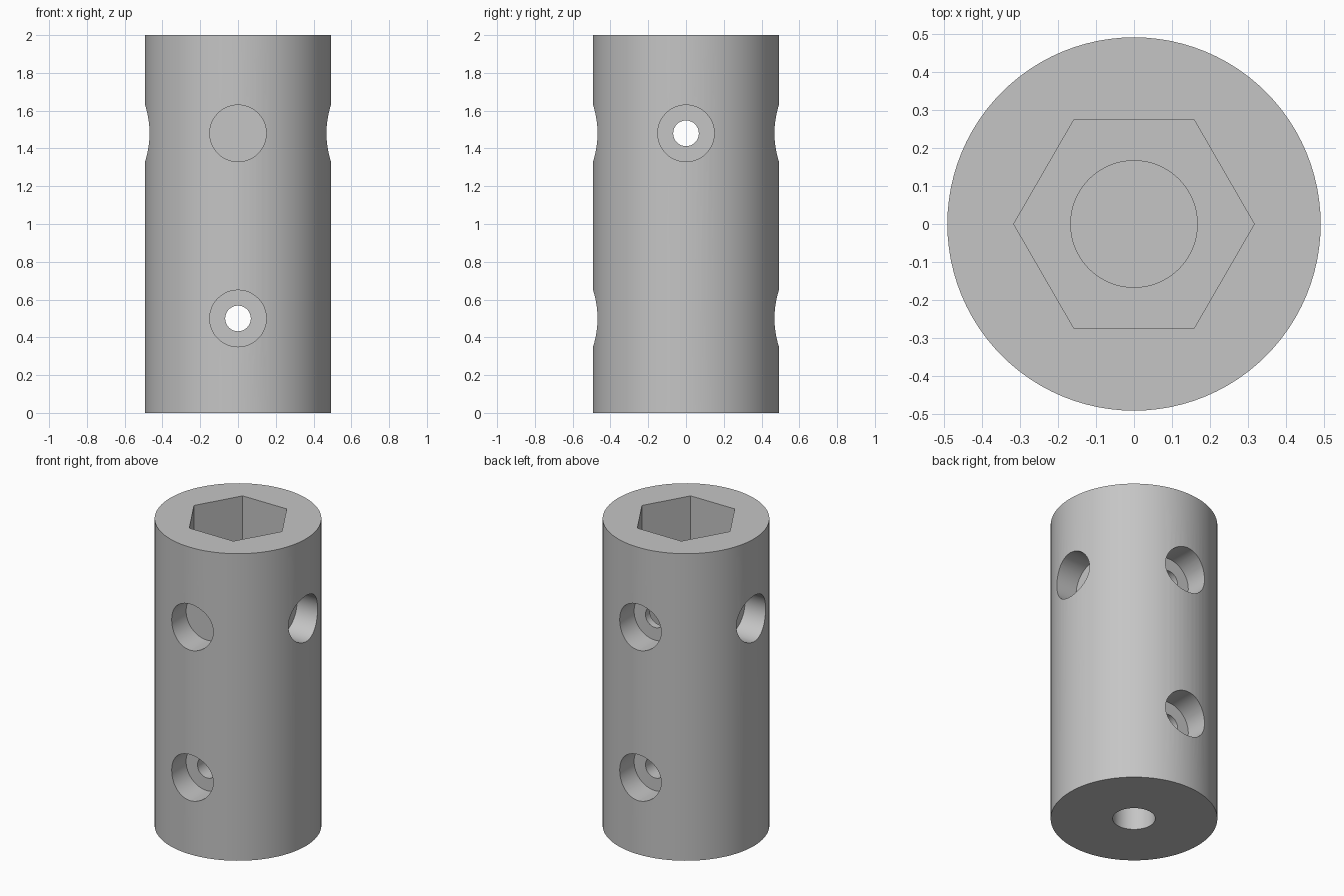
import bpy
import bmesh
from math import cos, sin, pi
from mathutils import Vector

cube = bpy.data.objects.get("Cube")
if cube:
    bpy.data.objects.remove(cube, do_unlink=True)

metal = bpy.data.materials.new("light grey")
metal.use_nodes = True
colour = (0.56, 0.56, 0.56, 1)
metal.diffuse_color = colour
metal.node_tree.nodes["Principled BSDF"].inputs["Base Color"].default_value = colour


def prism(name, sides, radius, start, end):
    """Regular prism between two points, first corner on the local x axis."""
    start, end = Vector(start), Vector(end)
    axis = end - start
    turn = Vector((0, 0, 1)).rotation_difference(axis)
    bm = bmesh.new()
    ring = []
    for i in range(sides):
        a = 2 * pi * i / sides
        ring.append(bm.verts.new(start + turn @ Vector((radius * cos(a), radius * sin(a), 0))))
    face = bm.faces.new(ring)
    top = bmesh.ops.extrude_face_region(bm, geom=[face])["geom"]
    bmesh.ops.translate(bm, vec=axis, verts=[v for v in top if isinstance(v, bmesh.types.BMVert)])
    bmesh.ops.recalc_face_normals(bm, faces=bm.faces)
    mesh = bpy.data.meshes.new(name)
    bm.to_mesh(mesh)
    bm.free()
    mesh.materials.append(metal)
    obj = bpy.data.objects.new(name, mesh)
    bpy.context.collection.objects.link(obj)
    return obj


def cut(body, cutter):
    """Subtract the cutter from the body, then discard it."""
    cutter.hide_render = True
    mod = body.modifiers.new("cut", "BOOLEAN")
    mod.operation = "DIFFERENCE"
    mod.solver = "EXACT"
    mod.object = cutter
    bpy.context.view_layer.objects.active = body
    bpy.ops.object.modifier_apply(modifier=mod.name)
    bpy.data.objects.remove(cutter, do_unlink=True)


# Cylindrical sleeve
body = prism("coupling_sleeve", 96, 0.492, (0, 0, 0), (0, 0, 2))

# Hexagonal socket with a round recess in its floor, and the shaft bore below
cut(body, prism("hex_socket", 6, 0.317, (0, 0, 1.0), (0, 0, 2.2)))
cut(body, prism("socket_recess", 64, 0.167, (0, 0, 0.92), (0, 0, 1.2)))
cut(body, prism("shaft_bore", 64, 0.126, (0, 0, -0.2), (0, 0, 0.85)))

# Cross holes, counterbored at both ends
for direction, height in (((0, 1, 0), 0.5), ((0, 1, 0), 1.48), ((1, 0, 0), 1.48)):
    out = Vector(direction)
    centre = Vector((0, 0, height))
    cut(body, prism("screw_hole", 32, 0.068, centre - out * 0.7, centre + out * 0.7))
    for side in (-1, 1):
        cut(body, prism("counterbore", 48, 0.15, centre + out * side * 0.32, centre + out * side * 0.7))

# Smooth round walls with crisp rims
bpy.ops.object.select_all(action="DESELECT")
body.select_set(True)
bpy.context.view_layer.objects.active = body
bpy.ops.object.shade_smooth_by_angle(angle=pi / 6)
